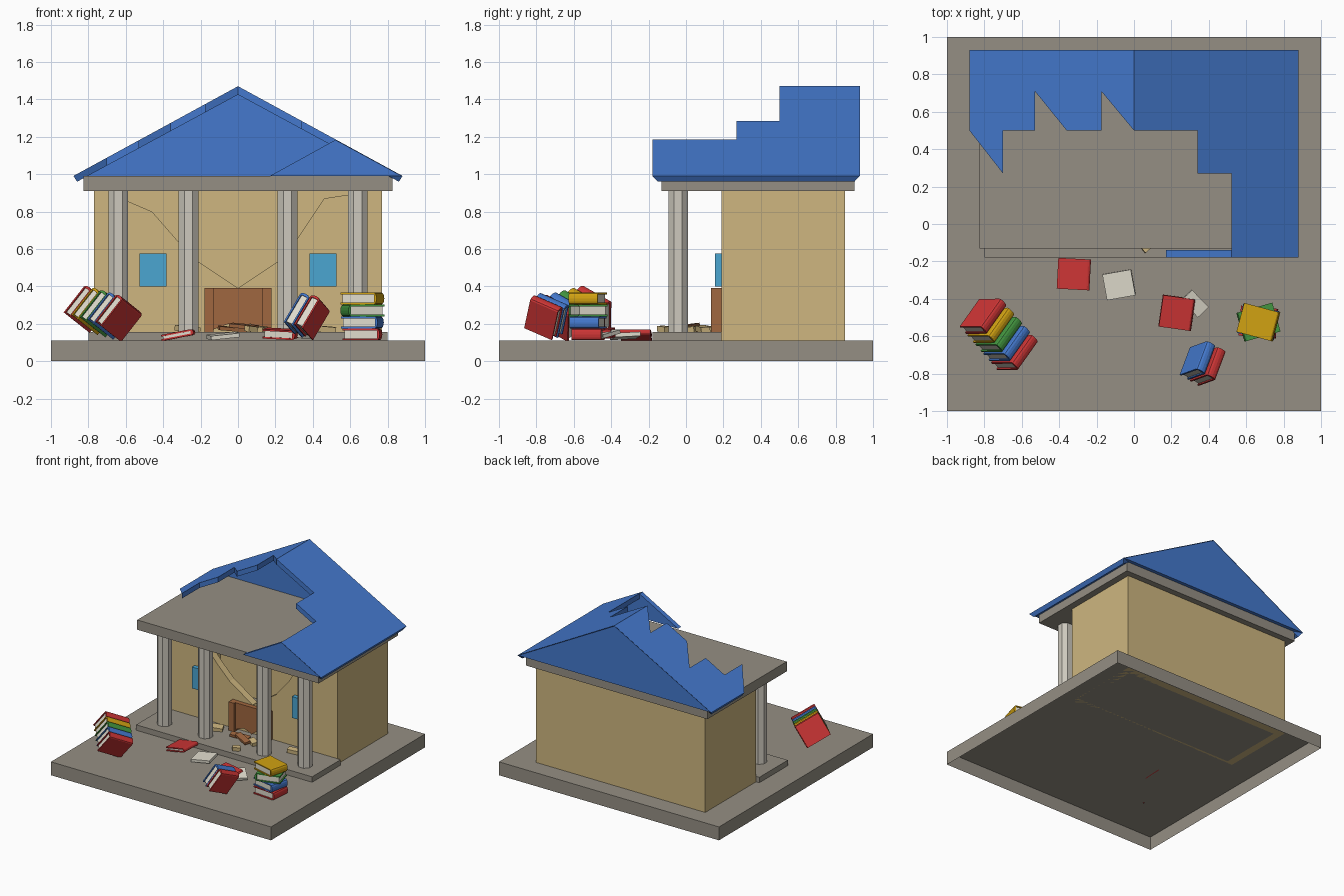
import bpy, bmesh
from math import sin, cos, pi, radians
from mathutils import Vector, Matrix, Euler

if "Cube" in bpy.data.objects:
    bpy.data.objects.remove(bpy.data.objects["Cube"])


def material(name, r, g, b):
    m = bpy.data.materials.new(name)
    m.use_nodes = True
    m.diffuse_color = (r, g, b, 1)
    m.node_tree.nodes["Principled BSDF"].inputs["Base Color"].default_value = (r, g, b, 1)
    return m


STONE = material("grey stone", .30, .275, .23)
WALL = material("tan wall", .62, .47, .215)
BLUE = material("blue", .058, .19, .61)
PILLAR = material("pale stone", .61, .58, .51)
GLASS = material("window blue", .07, .38, .64)
WOOD = material("brown wood", .35, .135, .05)
RED = material("red", .60, .035, .035)
GREEN = material("green", .055, .30, .05)
YELLOW = material("yellow", .64, .36, .006)
PAPER = material("paper white", .74, .71, .61)


def loft(name, first, second, mat, matrix=None, open_first=False):
    """Solid between two matching outlines."""
    bm = bmesh.new()
    a = [bm.verts.new(p) for p in first]
    b = [bm.verts.new(p) for p in second]
    lid = bm.faces.new(a)
    bm.faces.new(b)
    for i in range(len(a)):
        j = (i + 1) % len(a)
        bm.faces.new((a[i], a[j], b[j], b[i]))
    bmesh.ops.recalc_face_normals(bm, faces=bm.faces)
    if open_first:
        bmesh.ops.delete(bm, geom=[lid], context='FACES_ONLY')
    if matrix is not None:
        bm.transform(matrix)
    mesh = bpy.data.meshes.new(name)
    bm.to_mesh(mesh)
    bm.free()
    mesh.materials.append(mat)
    ob = bpy.data.objects.new(name, mesh)
    bpy.context.collection.objects.link(ob)
    return ob


def box(name, x, y, z, mat, matrix=None, **kw):
    ring = [(x[0], y[0]), (x[1], y[0]), (x[1], y[1]), (x[0], y[1])]
    return loft(name, [(*p, z[0]) for p in ring], [(*p, z[1]) for p in ring], mat, matrix, **kw)


def panel(name, outline, y0, y1, mat):
    """Upright slab with an outline in x and z."""
    return loft(name, [(x, y0, z) for x, z in outline], [(x, y1, z) for x, z in outline], mat)


def place(x, y, z, rx=0, ry=0, rz=0):
    turn = Euler((radians(rx), radians(ry), radians(rz))).to_matrix().to_4x4()
    return Matrix.Translation((x, y, z)) @ turn


def block(name, size, mat, matrix):
    return box(name, *[(-s / 2, s / 2) for s in size], mat, matrix)


# Ground slab, porch step and ceiling slab
box("ground_slab", (-1, 1), (-1, 1), (0, .11), STONE, open_first=True)
box("porch_step", (-.8, .8), (-.18, .19), (.11, .155), STONE)
box("ceiling_slab", (-.825, .825), (-.13, .90), (.91, .99), STONE)

# Walls, with the front one broken open
T = .06
box("back_wall", (-.77, .77), (.85 - T, .85), (.11, .91), WALL)
for side, x in (("right", -.77), ("left", .77 - T)):
    box(side + "_wall", (x, x + T), (.19 + T, .85 - T), (.11, .91), WALL)
panel("broken_front_wall", [
    (-.77, .11), (.77, .11), (.77, .91), (.64, .91), (.59, .89), (.46, .87), (.32, .66),
    (.21, .53), (0, .39), (-.21, .53), (-.32, .64), (-.46, .8), (-.6, .86), (-.64, .91),
    (-.77, .91)], .19, .19 + T, WALL)

# Windows and columns
for side, s in (("right", -1), ("left", 1)):
    box(side + "_window", (s * .455 - .072, s * .455 + .072), (.155, .19), (.4, .575), GLASS)
    for place_name, x in (("outer", .64), ("inner", .265)):
        ring = [(s * x + .057 * cos((k + .5) * pi / 4), -.042 + .057 * sin((k + .5) * pi / 4))
                for k in range(8)]
        loft(f"{side}_{place_name}_column", [(*p, .155) for p in ring],
             [(*p, .91) for p in ring], PILLAR)
    # Door posts
    box(side + "_door_post", (s * .155 - .025, s * .155 + .025), (.135, .19), (.155, .39), WOOD)

# Door with a broken lower edge
panel("broken_door", [(-.13, .39), (.13, .39), (.13, .18), (.06, .2), (.02, .17),
                      (-.05, .2), (-.13, .17)], .15, .188, WOOD)

# Torn roof slopes
def roof_slope(name, outline):
    top = [(x, y, 1.47 - .545 * abs(x)) for x, y in outline]
    under = []
    for x, y in outline:
        x = max(-.86, min(.86, x))
        under.append((x, max(-.15, min(.9, y)), 1.425 - .541 * abs(x)))
    loft(name, under, top, BLUE)


roof_slope("right_roof_slope", [
    (0, .93), (-.88, .93), (-.88, .5), (-.7, .27), (-.7, .5), (-.53, .5), (-.53, .71),
    (-.36, .5), (-.175, .5), (-.175, .71), (0, .5)])
roof_slope("left_roof_slope", [
    (0, .93), (0, .5), (.34, .5), (.34, .27), (.52, .27), (.52, -.18), (.88, -.18), (.88, .93)])
panel("back_gable", [(-.875, .99), (.875, .99), (0, 1.465)], .89, .929, BLUE)
panel("front_gable_piece", [(.17, .99), (.875, .99), (.52, 1.183)], -.179, -.14, BLUE)


# Books: local x points to the spine, y along it, z through the thickness
def book(name, mat, matrix, w=.2, l=.16, t=.062):
    c, e = .009, w / 2 - .015
    arc = [(e + .015 * cos(a), t / 2 * sin(a)) for a in [pi * (k / 6 - .5) for k in range(7)]]
    h = t / 2 - c
    outline = [(-w / 2, -t / 2)] + arc + [(-w / 2, t / 2), (-w / 2, h), (e, h), (e, -h), (-w / 2, -h)]
    loft(name + "_cover", [(x, -l / 2, z) for x, z in outline],
         [(x, l / 2, z) for x, z in outline], mat, matrix)
    box(name + "_pages", (.01 - w / 2, e), (.008 - l / 2, l / 2 - .008), (-h, h), PAPER, matrix)


# Neat stack
for i, (mat, turn) in enumerate(((RED, -5), (BLUE, -12), (GREEN, 196), (YELLOW, -15))):
    book(f"stack_book_{i + 1}", mat, place(.665, -.525, .143 + i * .064, rz=turn))


# Leaning rows, spines upward
def leaning_row(name, centre, heading, colours, step, lean, roll, w, l):
    across = Vector((cos(heading), sin(heading), 0))
    row = Vector((sin(heading), -cos(heading), 0))
    up = row * sin(lean) + Vector((0, 0, cos(lean)))
    thick = row * cos(lean) - Vector((0, 0, sin(lean)))
    spine = across * cos(roll) + up * sin(roll)
    along = thick.cross(spine)
    turn = Matrix((spine, along, thick)).transposed().to_4x4()
    for i, mat in enumerate(colours):
        k = i - (len(colours) - 1) / 2
        pos = Vector(centre) + row * step * k + Vector((0, 0, -.012 * k))
        book(f"{name}_{i + 1}", mat, Matrix.Translation(pos) @ turn, w, l, .058)


leaning_row("leaning_book", (-.72, -.59, .257), radians(41), (RED, YELLOW, GREEN, BLUE, RED),
            .064, radians(27), radians(62), .19, .2)
leaning_row("tilted_book", (.37, -.745, .242), radians(60), (BLUE, RED),
            .064, radians(22), radians(66), .19, .17)

# Books and papers lying on the ground
book("fallen_red_book", RED, place(-.32, -.268, .141, ry=-11, rz=-3), .175, .165, .032)
book("dropped_red_book", RED, place(.23, -.475, .146, rx=3, ry=3, rz=-8), .175, .17, .05)
block("loose_pages", (.155, .14, .022), PAPER, place(-.08, -.325, .135, rx=3, ry=-6, rz=10))
block("leaning_pages", (.13, .08, .02), PAPER, place(.325, -.425, .145, ry=12, rz=-46))

# Rubble on the porch
for i, (x, y, sx, sy, turn) in enumerate((
        (-.27, .09, .12, .07, 25), (.11, .04, .08, .05, -30),
        (.46, .09, .12, .05, 15), (.07, -.12, .06, .04, 40))):
    block(f"wall_rubble_{i + 1}", (sx, sy, .03), WALL, place(x, y, .172, 4, 5, turn))
for i, (x, y, turn) in enumerate(((-.03, .07, 12), (.03, .02, -25))):
    block(f"door_splinter_{i + 1}", (.15, .05, .02), WOOD, place(x, y, .172 + i * .015, 6, 5, turn))
